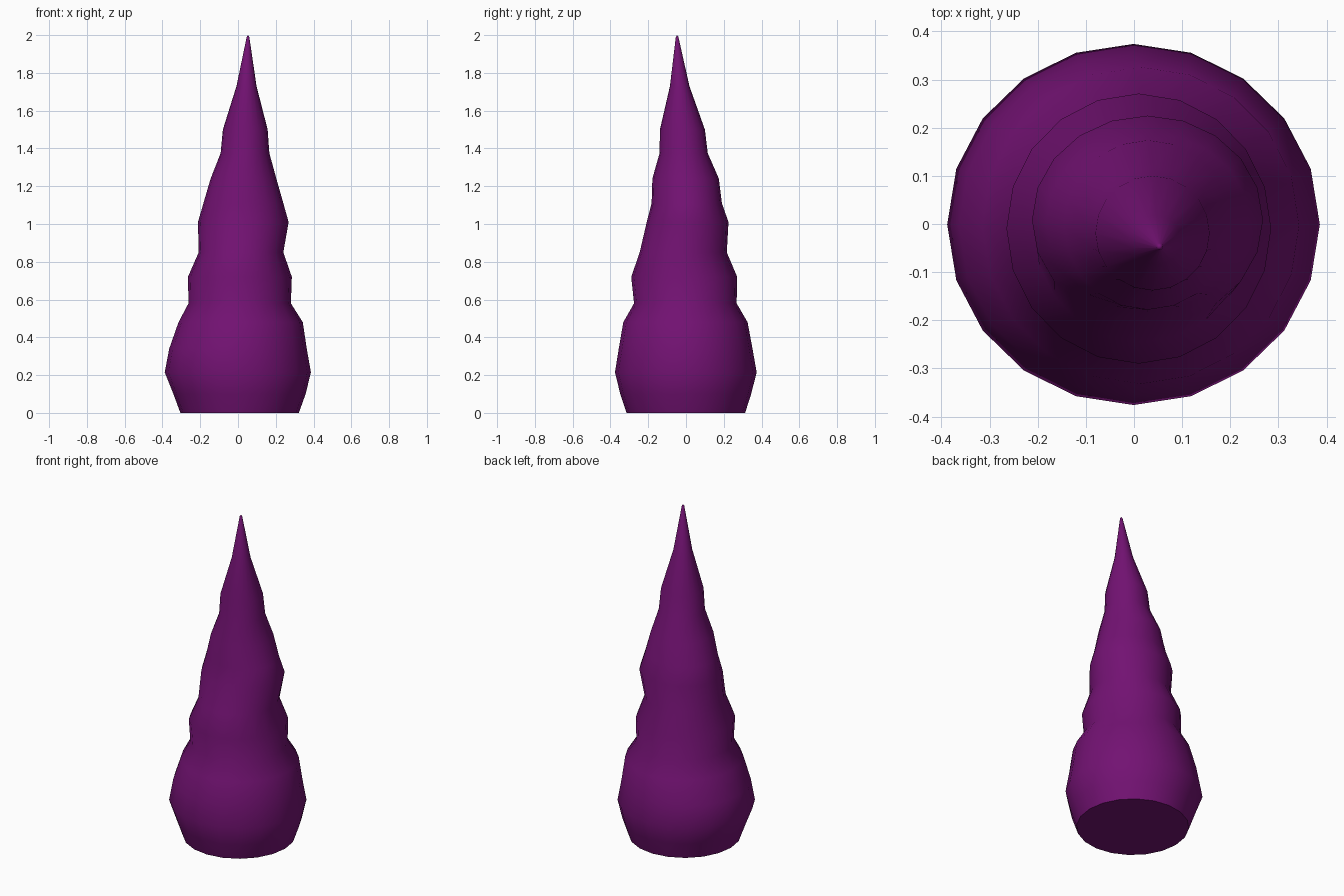
import bpy, bmesh
from math import sin, cos, tau

if "Cube" in bpy.data.objects:
    bpy.data.objects.remove(bpy.data.objects["Cube"])

SIDES = 20
# Horn profile: height, x min, x max, y min, y max
RINGS = [
    (0.00, -0.305, 0.322, -0.315, 0.313),
    (0.10, -0.342, 0.358, -0.348, 0.345),
    (0.215, -0.388, 0.386, -0.376, 0.374),
    (0.34, -0.364, 0.364, -0.356, 0.352),
    (0.48, -0.315, 0.343, -0.332, 0.326),
    (0.58, -0.262, 0.280, -0.275, 0.268),
    (0.72, -0.265, 0.285, -0.290, 0.271),
    (0.85, -0.208, 0.240, -0.245, 0.216),
    (1.01, -0.212, 0.268, -0.208, 0.225),
    (1.11, -0.183, 0.240, -0.182, 0.190),
    (1.24, -0.145, 0.203, -0.178, 0.174),
    (1.375, -0.092, 0.166, -0.140, 0.115),
    (1.50, -0.080, 0.157, -0.138, 0.100),
    (1.73, -0.008, 0.098, -0.085, 0.018),
    (1.99, 0.046, 0.060, -0.054, -0.040),
]
TIP = (0.053, -0.047, 2.0)

bm = bmesh.new()

# Stacked rings, each an off-centre ellipse
loops = []
for z, x0, x1, y0, y1 in RINGS:
    cx, cy, rx, ry = (x0 + x1) / 2, (y0 + y1) / 2, (x1 - x0) / 2, (y1 - y0) / 2
    loops.append([bm.verts.new((cx + rx * cos(tau * i / SIDES),
                                cy + ry * sin(tau * i / SIDES), z))
                  for i in range(SIDES)])

# Walls between rings
for low, high in zip(loops, loops[1:]):
    for i in range(SIDES):
        j = (i + 1) % SIDES
        bm.faces.new((low[i], low[j], high[j], high[i]))

# Pointed tip and flat base
tip = bm.verts.new(TIP)
for i in range(SIDES):
    bm.faces.new((loops[-1][i], loops[-1][(i + 1) % SIDES], tip))
bm.faces.new(loops[0][::-1])

mesh = bpy.data.meshes.new("horn")
bm.to_mesh(mesh)
bm.free()
horn = bpy.data.objects.new("horn", mesh)
bpy.context.collection.objects.link(horn)

# Purple finish
purple = bpy.data.materials.new("purple")
purple.diffuse_color = (0.17, 0.006, 0.17, 1)
purple.use_nodes = True
purple.node_tree.nodes["Principled BSDF"].inputs["Base Color"].default_value = purple.diffuse_color
mesh.materials.append(purple)

# Smooth sides with a crisp base edge
bpy.context.view_layer.objects.active = horn
horn.select_set(True)
bpy.ops.object.shade_smooth_by_angle(angle=0.9)
